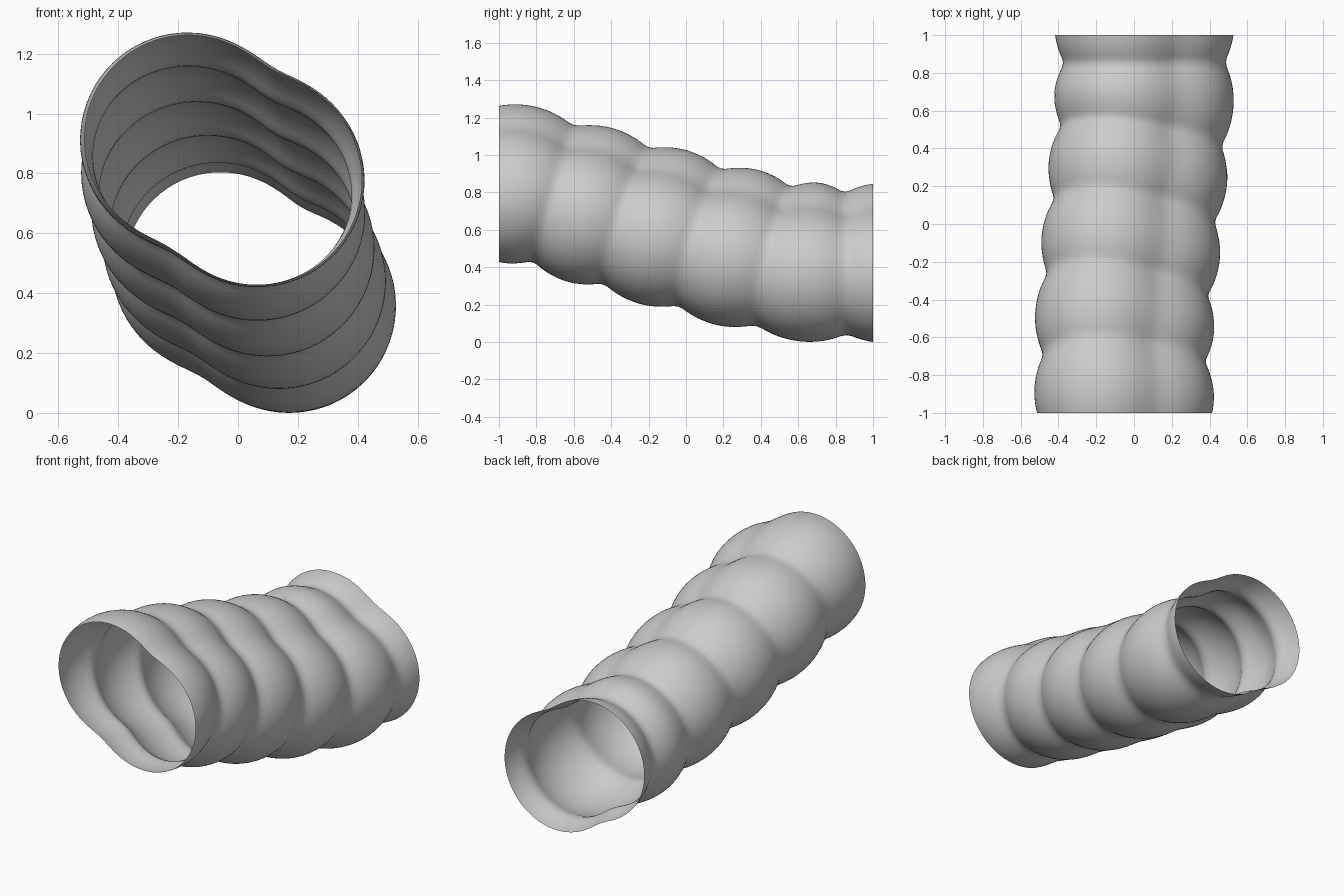
import bpy, bmesh, math
from mathutils import Vector

if "Cube" in bpy.data.objects:
    bpy.data.objects.remove(bpy.data.objects["Cube"])

# Centres of the bulging segments along the sloping axis
centres = [Vector(c) for c in (
    (-0.06, -1.70, 0.91), (-0.06, -1.30, 0.885), (-0.055, -0.905, 0.845),
    (-0.052, -0.515, 0.735), (-0.02, -0.125, 0.617), (0.018, 0.27, 0.508),
    (0.05, 0.66, 0.429), (0.052, 1.05, 0.424), (0.052, 1.45, 0.424), (0.052, 1.85, 0.424))]
STEPS, SIDES = 16, 96


def axis(t):
    """Smooth curve through the segment centres."""
    i = min(max(int(t), 1), len(centres) - 3)
    f = t - i
    a, b, c, d = centres[i - 1:i + 3]
    return 0.5 * (2 * b + (c - a) * f + (2 * a - 5 * b + 4 * c - d) * f * f
                  + (3 * b - a - 3 * c + d) * f ** 3)


def lobes(ang):
    """Radius of two overlapping circles, blended softly at their crease."""
    cx, cz, r = 0.12, 0.07, 0.352
    p = cx * math.cos(ang) - cz * math.sin(ang)
    q = cx * math.sin(ang) + cz * math.cos(ang)
    root = math.sqrt(r * r - q * q)
    return root + math.sqrt(p * p + 0.03 ** 2)


def pinch(t):
    """Inward offset: zero mid segment, deepest at the seams."""
    u = abs(2 * (t - round(t)))
    return 0.052 * (u * u if u < 0.85 else 0.7225 + 1.7 * (u - 0.85) - 5.67 * (u - 0.85) ** 2)


# Tube skin: rings square to the axis, joined by quads
bm = bmesh.new()
rings = []
for k in range(STEPS, 8 * STEPS + 1):
    t = k / STEPS
    p = axis(t)
    n = (axis(t + 0.2) - axis(t - 0.2)).normalized()
    side = n.cross(Vector((0, 0, 1))).normalized()
    up = side.cross(n)
    ring = []
    for j in range(SIDES):
        a = 2 * math.pi * j / SIDES
        r = lobes(a) - pinch(t)
        ring.append(bm.verts.new(p + side * r * math.cos(a) + up * r * math.sin(a)))
    rings.append(ring)
for r0, r1 in zip(rings, rings[1:]):
    for j in range(SIDES):
        m = (j + 1) % SIDES
        bm.faces.new((r0[j], r0[m], r1[m], r1[j]))

# Open ends, trimmed upright
for s in (-1, 1):
    bmesh.ops.bisect_plane(bm, geom=bm.verts[:] + bm.edges[:] + bm.faces[:],
                           plane_co=(0, s, 0), plane_no=(0, s, 0), clear_outer=True)
bmesh.ops.recalc_face_normals(bm, faces=bm.faces)
low = min(v.co.z for v in bm.verts)
mid = (min(v.co.x for v in bm.verts) + max(v.co.x for v in bm.verts)) / 2
bmesh.ops.translate(bm, verts=bm.verts, vec=(-mid, 0, -low))

mesh = bpy.data.meshes.new("ribbed_tunnel")
bm.to_mesh(mesh)
bm.free()
tunnel = bpy.data.objects.new("ribbed_tunnel", mesh)
bpy.context.collection.objects.link(tunnel)
mesh.shade_smooth()

grey = bpy.data.materials.new("light grey")
grey.diffuse_color = (0.6, 0.6, 0.6, 1)
grey.use_nodes = True
grey.node_tree.nodes["Principled BSDF"].inputs["Base Color"].default_value = grey.diffuse_color
mesh.materials.append(grey)
